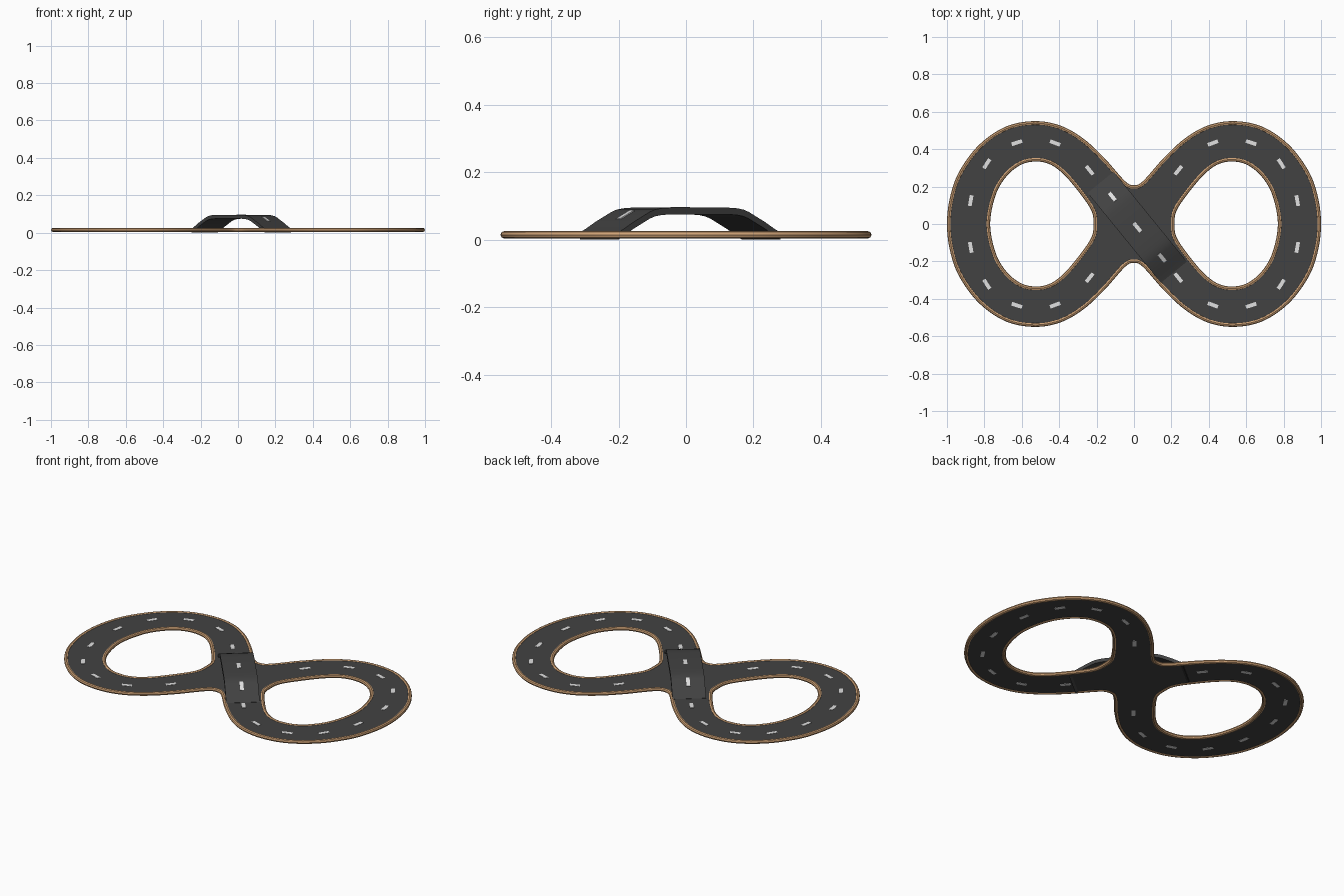
import bpy, bmesh, math
from mathutils import Matrix, Vector

if "Cube" in bpy.data.objects:
    bpy.data.objects.remove(bpy.data.objects["Cube"])


def material(name, rgb):
    m = bpy.data.materials.new(name)
    m.diffuse_color = (*rgb, 1)
    m.use_nodes = True
    m.node_tree.nodes["Principled BSDF"].inputs["Base Color"].default_value = m.diffuse_color
    return m


ASPHALT = material("dark asphalt", (0.055, 0.055, 0.055))
TAN = material("tan kerb", (0.62, 0.36, 0.18))
WHITE = material("lane white", (0.75, 0.75, 0.75))


def smooth_loop(pts, steps=8):
    """Closed Catmull-Rom curve through the points."""
    n, out = len(pts), []
    for i in range(n):
        a, b, c, d = (Vector(pts[(i + k) % n]) for k in (-1, 0, 1, 2))
        for s in range(steps):
            t = s / steps
            out.append(0.5 * (2 * b + (c - a) * t + (2 * a - 5 * b + 4 * c - d) * t * t
                              + (3 * b - a - 3 * c + d) * t ** 3))
    return out


def curve_object(name, loops, z, mat, fill, extrude=0, bevel=0):
    cu = bpy.data.curves.new(name, 'CURVE')
    cu.dimensions = '2D' if fill else '3D'
    if fill:
        cu.fill_mode = 'BOTH'
    cu.extrude, cu.bevel_depth, cu.bevel_resolution = extrude, bevel, 2
    for loop in loops:
        sp = cu.splines.new('POLY')
        sp.points.add(len(loop) - 1)
        for p, v in zip(sp.points, loop):
            p.co = (v.x, v.y, 0, 1)
        sp.use_cyclic_u = True
    cu.materials.append(mat)
    ob = bpy.data.objects.new(name, cu)
    ob.location.z = z
    bpy.context.collection.objects.link(ob)
    finish(ob, convert=True)
    return ob


def finish(ob, convert=False):
    bpy.ops.object.select_all(action='DESELECT')
    ob.select_set(True)
    bpy.context.view_layer.objects.active = ob
    if convert:
        bpy.ops.object.convert(target='MESH')
    bpy.ops.object.shade_smooth_by_angle(angle=math.radians(35))


def mesh_object(name, bm, mat):
    bmesh.ops.recalc_face_normals(bm, faces=bm.faces)
    me = bpy.data.meshes.new(name)
    bm.to_mesh(me)
    bm.free()
    me.materials.append(mat)
    ob = bpy.data.objects.new(name, me)
    bpy.context.collection.objects.link(ob)
    return ob


# Outlines: outer edge from one quarter, holes from one half
quarter = [(0, 0.197), (0.055, 0.221), (0.165, 0.344), (0.275, 0.446), (0.395, 0.515),
           (0.53, 0.539), (0.68, 0.511), (0.82, 0.416), (0.925, 0.275), (0.973, 0.14), (0.989, 0)]
right_half = quarter + [(x, -y) for x, y in quarter[-2::-1]]
outer = smooth_loop(right_half + [(-x, y) for x, y in right_half[-2:0:-1]])

half = [(0.206, 0), (0.222, 0.085), (0.315, 0.214), (0.39, 0.293), (0.455, 0.333), (0.53, 0.345),
        (0.61, 0.326), (0.69, 0.262), (0.75, 0.158), (0.78, 0)]
hole_r = smooth_loop(half + [(x, -y) for x, y in half[-2:0:-1]])
hole_l = [Vector((-v.x, v.y)) for v in hole_r]
loops = [outer, hole_r, hole_l]

# Flat figure-eight road and its rounded kerbs
curve_object("road", loops, 0.0145, ASPHALT, True, extrude=0.0065)
curve_object("kerbs", loops, 0.0145, TAN, False, bevel=0.011)

# Overpass: arched slab swept along the diagonal
HEADING = math.atan2(-0.776, 0.632)
BRIDGE = Matrix.Translation((0.0175, -0.0175, 0)) @ Matrix.Rotation(HEADING, 4, 'Z')
rise = [(-0.31, 0.022), (-0.29, 0.031), (-0.25, 0.053), (-0.19, 0.082),
        (-0.17, 0.089), (-0.145, 0.093), (-0.11, 0.095)]
arch = rise + [(-t, z) for t, z in reversed(rise)]
bm = bmesh.new()
rings = [[bm.verts.new((t, y, zz)) for y, zz in
          ((-0.09, z), (0.09, z), (0.09, max(0, z - 0.02)), (-0.09, max(0, z - 0.02)))]
         for t, z in arch]
for a, b in zip(rings, rings[1:]):
    for i in range(4):
        j = (i + 1) % 4
        bm.faces.new((a[i], a[j], b[j], b[i]))
bm.faces.new(rings[0])
bm.faces.new(rings[-1])
bm.transform(BRIDGE)
# foot ends stand on the ground
for v in bm.verts:
    if v.co.z < 0.0025:
        v.co.z = 0
finish(mesh_object("overpass", bm, ASPHALT))

# Lane dashes
bm = bmesh.new()


def dash(matrix, height):
    bmesh.ops.create_cube(bm, size=1, matrix=matrix @ Matrix.Diagonal((0.058, 0.02, height, 1)))


for x, y, deg in [(0.237, 0.287, 51), (0.422, 0.433, 20), (0.626, 0.435, -18),
                  (0.787, 0.322, -57), (0.873, 0.125, -80)]:
    for sx in (1, -1):
        for sy in (1, -1):
            dash(Matrix.Translation((sx * x, sy * y, 0.0145))
                 @ Matrix.Rotation(math.radians(deg * sx * sy), 4, 'Z'), 0.0155)
for t, z, tilt in [(-0.21, 0.073, -25.5), (0, 0.094, 0), (0.21, 0.073, 25.5)]:
    dash(BRIDGE @ Matrix.Translation((t, 0, z))
         @ Matrix.Rotation(math.radians(tilt), 4, 'Y'), 0.005)
mesh_object("lane_dashes", bm, WHITE)
